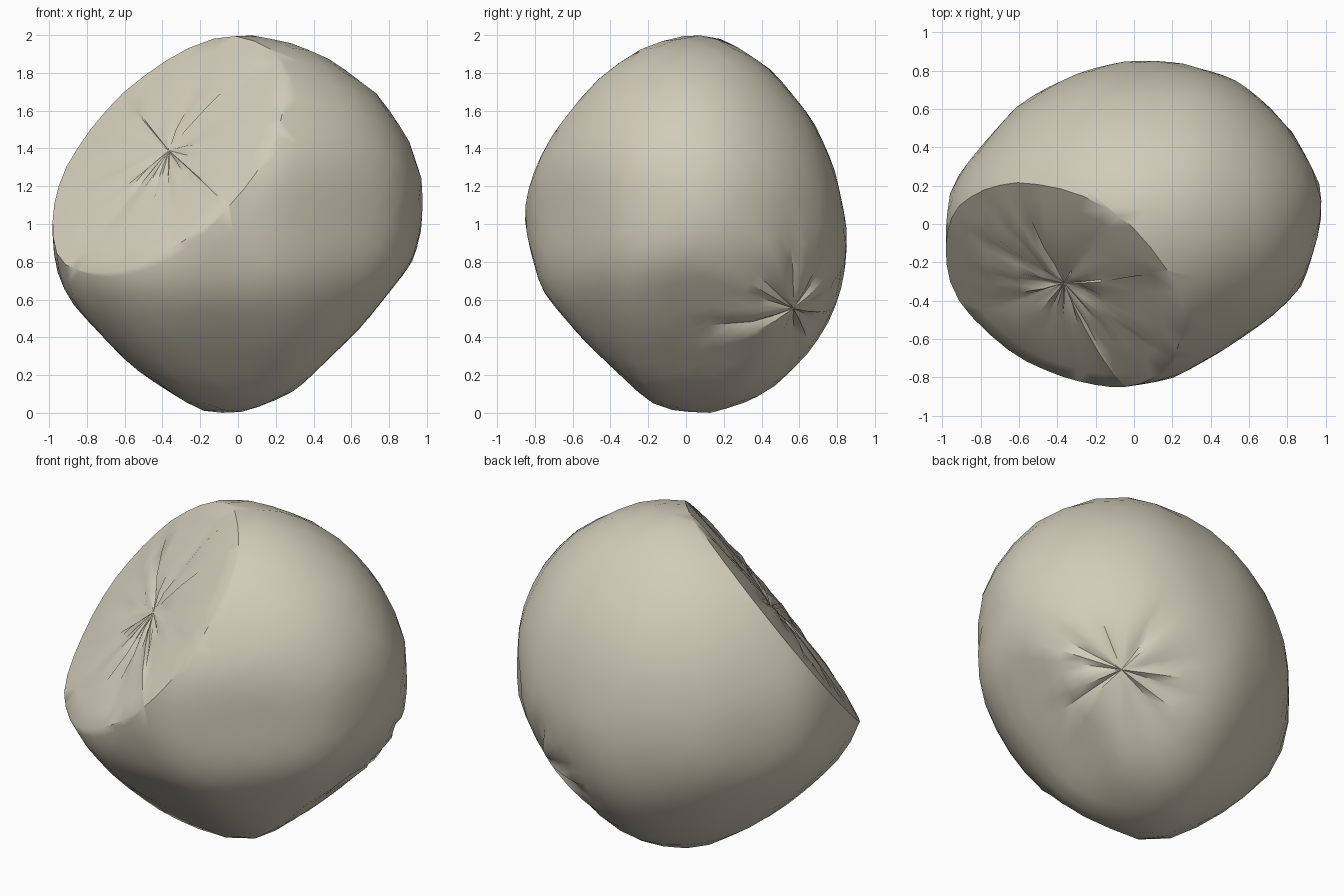
import bpy, bmesh, math, random
from mathutils import Vector

random.seed(4)
if "Cube" in bpy.data.objects:
    bpy.data.objects.remove(bpy.data.objects["Cube"], do_unlink=True)

# Outlines of the lump, measured about its middle
FRONT = [(0, -1), (.3, -.87), (.65, -.53), (.92, -.19), (.97, 0), (.97, .3), (.88, .49),
         (.73, .7), (.43, .91), (.13, 1), (-.08, 1), (-.37, .9), (-.66, .71), (-.8, .52),
         (-.93, .28), (-.98, .1), (-.98, -.18), (-.92, -.36), (-.56, -.74), (-.2, -.98)]
SIDE = [(.1, -1), (.35, -.92), (.51, -.82), (.66, -.67), (.78, -.5), (.85, -.3), (.85, -.03),
        (.78, .3), (.67, .55), (.45, .82), (.17, 1), (-.03, 1), (-.24, .93), (-.5, .77),
        (-.62, .6), (-.74, .43), (-.85, .17), (-.85, 0), (-.76, -.34), (-.54, -.6), (-.17, -.95)]
TOP = [(.97, .2), (.97, 0), (.87, -.33), (.7, -.49), (.45, -.66), (.2, -.8), (-.08, -.85),
       (-.3, -.82), (-.6, -.7), (-.93, -.43), (-.98, -.31), (-.98, .18), (-.6, .62),
       (-.35, .76), (-.08, .86), (.22, .86), (.53, .76), (.8, .51)]
LEAN_SIDE = Vector((-.7, .7, 0))
FULL_CORNER = Vector((-.7, -.66, -.25))


def reach(outline, a, b):
    """Share of the outline covered by the vector (a, b)."""
    for (px, py), (qx, qy) in zip(outline, outline[1:] + outline[:1]):
        ex, ey = qx - px, qy - py
        det = a * ey - b * ex
        if abs(det) < 1e-9:
            continue
        t = (px * ey - py * ex) / det
        s = (px * b - py * a) / det
        if t > 0 and -1e-6 <= s <= 1 + 1e-6:
            return 1 / t
    return 0


def body_point(d):
    """Surface point in direction d, blended from the three outlines."""
    shares = [reach(FRONT, d.x, d.z), reach(SIDE, d.y, d.z), reach(TOP, d.x, d.y)]
    fullness = 2.11 - .16 * max(0, d.dot(LEAN_SIDE)) + .2 * max(0, d.dot(FULL_CORNER)) ** 8
    radius = math.sqrt(fullness / sum(q * q for q in shares))
    return d * min(radius, 1.01 / max(shares))


# Rounded body, with its meridians meeting at the lower pucker
SEGMENTS = 36
turn = Vector((.57, .57, -.44)).to_track_quat('Z', 'Y')
bm = bmesh.new()
bmesh.ops.create_uvsphere(bm, u_segments=SEGMENTS, v_segments=24, radius=1)
creases = [(random.uniform(.015, .04), random.uniform(.35, .9)) if random.random() < .4
           else (0, 1) for _ in range(SEGMENTS)]
wrinkles = {}
for v in bm.verts:
    local = v.co.normalized()
    theta = math.acos(max(-1, min(1, local.z)))
    index = round(math.atan2(local.y, local.x) / math.tau * SEGMENTS) % SEGMENTS
    depth, length = creases[index]
    t = theta / length
    wrinkles[v] = 4 * depth * t * (1 - t) if t < 1 else 0
    v.co = body_point(turn @ local)
bmesh.ops.smooth_vert(bm, verts=bm.verts[:], factor=.4,
                      use_axis_x=True, use_axis_y=True, use_axis_z=True)

# Radiating creases around the lower pucker
for v, depth in wrinkles.items():
    v.co *= 1 - depth

# Slanted cut
HEIGHT = .605
normal = Vector((-.53, -.61, .59)).normalized()
cut = bmesh.ops.bisect_plane(bm, geom=bm.verts[:] + bm.edges[:] + bm.faces[:], dist=1e-4,
                             plane_co=normal * HEIGHT, plane_no=normal, clear_outer=True)
edges = [e for e in cut["geom_cut"] if isinstance(e, bmesh.types.BMEdge)]

# Cut face: slightly domed rings drawn in to the upper pucker, with fine creases
centre = Vector((-.36, -.3, .39))
centre += normal * (HEIGHT - centre.dot(normal))
for shrink, ripple, dome in ((.85, .008, .015), (.75, .012, .025), (.6, .013, .025),
                             (.45, .014, .02), (.4, .006, .015)):
    ring = bmesh.ops.extrude_edge_only(bm, edges=edges)["geom"]
    verts = [g for g in ring if isinstance(g, bmesh.types.BMVert)]
    loop = set(verts)
    edges = [g for g in ring if isinstance(g, bmesh.types.BMEdge)
             and all(v in loop for v in g.verts)]
    for v in verts:
        v.co = centre + (v.co - centre) * shrink
        lift = dome + random.uniform(-ripple, ripple)
        v.co += normal * (HEIGHT + lift - v.co.dot(normal))
bmesh.ops.pointmerge(bm, verts=verts, merge_co=centre + normal * .01)
bmesh.ops.recalc_face_normals(bm, faces=bm.faces[:])

# Stand it on the ground
lowest = min(v.co.z for v in bm.verts)
bmesh.ops.translate(bm, verts=bm.verts[:], vec=(0, 0, -lowest))

mesh = bpy.data.meshes.new("cut_boulder")
bm.to_mesh(mesh)
bm.free()
boulder = bpy.data.objects.new("cut_boulder", mesh)
bpy.context.collection.objects.link(boulder)

# Pale stone colour
stone = bpy.data.materials.new("pale_stone")
stone.use_nodes = True
colour = (.64, .6, .48, 1)
stone.diffuse_color = colour
stone.node_tree.nodes["Principled BSDF"].inputs["Base Color"].default_value = colour
mesh.materials.append(stone)

bpy.ops.object.select_all(action='DESELECT')
boulder.select_set(True)
bpy.context.view_layer.objects.active = boulder
bpy.ops.object.shade_smooth_by_angle(angle=math.radians(38))
